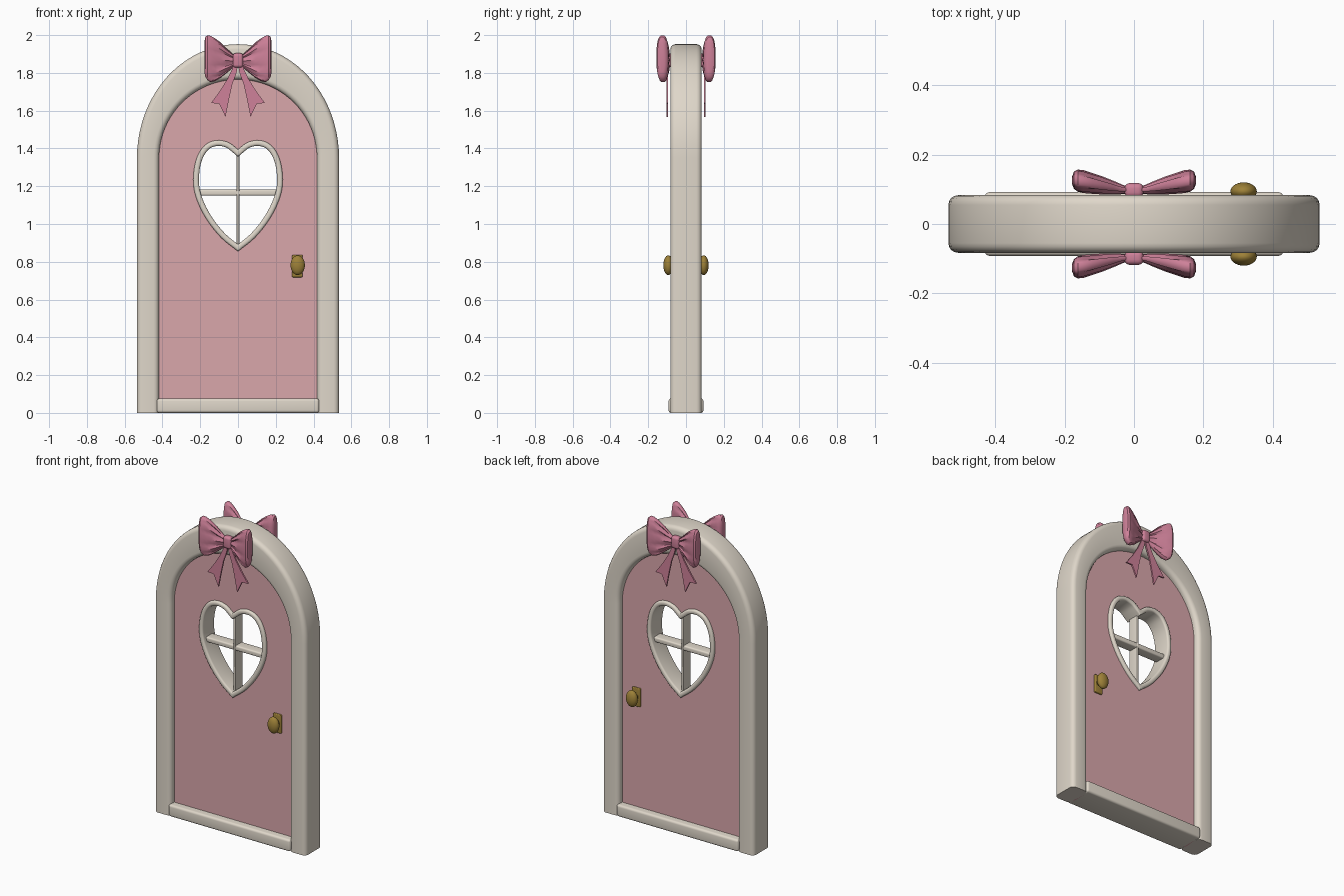
import bpy, bmesh
from math import sin, cos, pi, radians, copysign
from mathutils import Vector

if "Cube" in bpy.data.objects:
    bpy.data.objects.remove(bpy.data.objects["Cube"])

def mat(name, *rgb):
    m = bpy.data.materials.new(name)
    m.diffuse_color = (*rgb, 1)
    m.use_nodes = True
    m.node_tree.nodes["Principled BSDF"].inputs["Base Color"].default_value = m.diffuse_color
    return m

CREAM = mat("cream", 0.74, 0.68, 0.59)
PINK = mat("pink", 0.70, 0.39, 0.41)
ROSE = mat("rose", 0.62, 0.22, 0.32)
BRASS = mat("brass", 0.34, 0.22, 0.04)

def finish(ob, name, m, angle=35):
    ob.name = name
    ob.data.materials.clear()
    ob.data.materials.append(m)
    bpy.ops.object.select_all(action='DESELECT')
    ob.select_set(True)
    bpy.context.view_layer.objects.active = ob
    bpy.ops.object.shade_smooth_by_angle(angle=radians(angle))
    return ob

def skin(name, rings, m, closed=False):
    """Surface through a list of rings, capped unless closed."""
    bm = bmesh.new()
    vs = [[bm.verts.new(p) for p in r] for r in rings]
    n = len(vs[0])
    pairs = list(zip(vs, vs[1:])) + ([(vs[-1], vs[0])] if closed else [])
    for a, b in pairs:
        for i in range(n):
            j = (i + 1) % n
            bm.faces.new((a[i], a[j], b[j], b[i]))
    if not closed:
        bm.faces.new(vs[0])
        bm.faces.new(vs[-1])
    bmesh.ops.recalc_face_normals(bm, faces=bm.faces)
    me = bpy.data.meshes.new(name)
    bm.to_mesh(me)
    bm.free()
    ob = bpy.data.objects.new(name, me)
    bpy.context.collection.objects.link(ob)
    return finish(ob, name, m)

def prism(name, loops, half, m, y=0):
    """Filled x-z outline (extra loops are holes), extruded along y."""
    cu = bpy.data.curves.new(name, 'CURVE')
    cu.dimensions, cu.fill_mode, cu.extrude = '2D', 'BOTH', half
    for pts in loops:
        sp = cu.splines.new('POLY')
        sp.points.add(len(pts) - 1)
        for q, (x, z) in zip(sp.points, pts):
            q.co = (x, z, 0, 1)
        sp.use_cyclic_u = True
    ob = bpy.data.objects.new(name, cu)
    bpy.context.collection.objects.link(ob)
    ob.rotation_euler.x = pi / 2
    ob.location.y = y
    bpy.ops.object.select_all(action='DESELECT')
    ob.select_set(True)
    bpy.context.view_layer.objects.active = ob
    bpy.ops.object.convert(target='MESH')
    return finish(bpy.context.object, name, m)

def box(name, lo, hi, m, bevel=0.0):
    lo, hi = Vector(lo), Vector(hi)
    bpy.ops.mesh.primitive_cube_add(size=1, location=(lo + hi) / 2)
    ob = bpy.context.object
    ob.scale = hi - lo
    bpy.ops.object.transform_apply(location=False, rotation=False)
    if bevel:
        b = ob.modifiers.new("bevel", 'BEVEL')
        b.width, b.segments = bevel, 4
        bpy.ops.object.modifier_apply(modifier="bevel")
    return finish(ob, name, m)

def arch(w, spring, h):
    return [(w, 0)] + [(w * cos(pi * i / 40), spring + h * sin(pi * i / 40)) for i in range(41)] + [(-w, 0)]

def band(name, outer, inner, half, r, m, closed=False):
    """Rounded bar filling the strip between two matching outlines."""
    rings = []
    for (ox, oz), (ix, iz) in zip(outer, inner):
        o, i = Vector((ox, oz)), Vector((ix, iz))
        k = r / (o - i).length
        ring = []
        for st, sy, a0 in ((1, 1, 0), (0, 1, 1), (0, -1, 2), (1, -1, 3)):
            for s in range(5):
                a = (a0 + s / 4) * pi / 2
                t = (1 - k if st else k) + k * cos(a)
                p = i.lerp(o, t)
                ring.append((p.x, sy * (half - r) + r * sin(a), p.y))
        rings.append(ring)
    return skin(name, rings, m, closed)

# Heart outline, right half from the tip to the notch
key = [Vector(p) for p in ((0, .855), (.09, .928), (.17, 1.03), (.222, 1.14), (.237, 1.235),
                           (.222, 1.34), (.178, 1.415), (.115, 1.443), (.05, 1.432), (0, 1.395))]
half = []
ext = [2 * key[0] - key[1]] + key + [2 * key[-1] - key[-2]]
for a, b, c, d in zip(ext, ext[1:], ext[2:], ext[3:]):
    for s in range(4):
        t = s / 4
        half.append(0.5 * (2 * b + (c - a) * t + (2 * a - 5 * b + 4 * c - d) * t ** 2
                           + (3 * b - a - 3 * c + d) * t ** 3))
half.append(key[-1])

def inset(d):
    res = []
    for i, p in enumerate(half):
        e = (half[min(i + 1, len(half) - 1)] - half[max(i - 1, 0)]).normalized()
        n = Vector((e.y, -e.x))
        if i in (0, len(half) - 1):
            res.append((0, p.y - d / n.y))
        else:
            q = p - n * d
            res.append((max(q.x, 0.001), q.y))
    return res + [(-x, z) for x, z in res[-2:0:-1]]

# Door, frame, window
prism("door_panel", [arch(.425, 1.35, .42), inset(.015)], .045, PINK)
band("arched_frame", arch(.535, 1.35, .602), arch(.418, 1.35, .415), .083, .028, CREAM)
band("heart_window_frame", inset(0), inset(.03), .062, .012, CREAM, True)
box("window_bar_vertical", (-.007, -.036, .88), (.007, .036, 1.38), CREAM, .004)
box("window_bar_horizontal", (-.215, -.034, 1.15), (.215, .034, 1.182), CREAM, .009)
box("threshold", (-.43, -.092, 0), (.43, .092, .076), CREAM, .014)

# Bow loop stations: x, top z, bottom z, centre y, half thickness, crease depth
stations = ((.012, 1.892, 1.838, .098, .010, .3), (.03, 1.902, 1.825, .099, .013, .35),
            (.06, 1.930, 1.800, .105, .020, .3), (.09, 1.960, 1.775, .111, .026, .22),
            (.12, 1.982, 1.757, .117, .030, .14), (.145, 1.996, 1.751, .122, .033, .06),
            (.162, 1.999, 1.762, .125, .032, 0), (.173, 1.990, 1.780, .126, .025, 0),
            (.178, 1.965, 1.805, .126, .012, 0))

def bow_loop(side, face):
    rings = []
    for x, top, bot, yc, ht, cr in stations:
        ring = []
        for i in range(32):
            a = 2 * pi * i / 32
            c, s = cos(a), sin(a)
            y = ht * copysign(abs(c) ** .7, c) * (1 - cr + cr * cos(10 * a))
            z = (top + bot) / 2 + (top - bot) / 2 * copysign(abs(s) ** .85, s)
            ring.append((side * x, face * (yc + y), z))
        rings.append(ring)
    return rings

tail = ((.0, 1.845), (.022, 1.84), (.055, 1.77), (.095, 1.705), (.143, 1.64), (.1, 1.638),
        (.066, 1.567), (.05, 1.65), (.03, 1.74), (.008, 1.80))

# Bows and knobs on both faces
for face, where in ((-1, "front"), (1, "back")):
    for side, lr in ((-1, "left"), (1, "right")):
        skin(f"{where}_bow_loop_{lr}", bow_loop(side, face), ROSE)
        prism(f"{where}_bow_tail_{lr}", [[(side * x, z) for x, z in tail]], .005, ROSE, face * .099)
    ya, yb = sorted((face * .076, face * .118))
    box(f"{where}_bow_knot", (-.027, ya, 1.828), (.027, yb, 1.904), ROSE, .015)
    ya, yb = sorted((face * .04, face * .058))
    box(f"{where}_knob_plate", (.286, ya, .718), (.342, yb, .836), BRASS, .005)
    bpy.ops.mesh.primitive_cylinder_add(vertices=24, radius=.018, depth=.04,
                                        location=(.315, face * .07, .782), rotation=(pi / 2, 0, 0))
    finish(bpy.context.object, f"{where}_knob_neck", BRASS)
    bpy.ops.mesh.primitive_uv_sphere_add(segments=28, ring_count=16, radius=1, location=(.316, face * .094, .782))
    bpy.context.object.scale = (.038, .026, .052)
    finish(bpy.context.object, f"{where}_knob", BRASS, 60)
